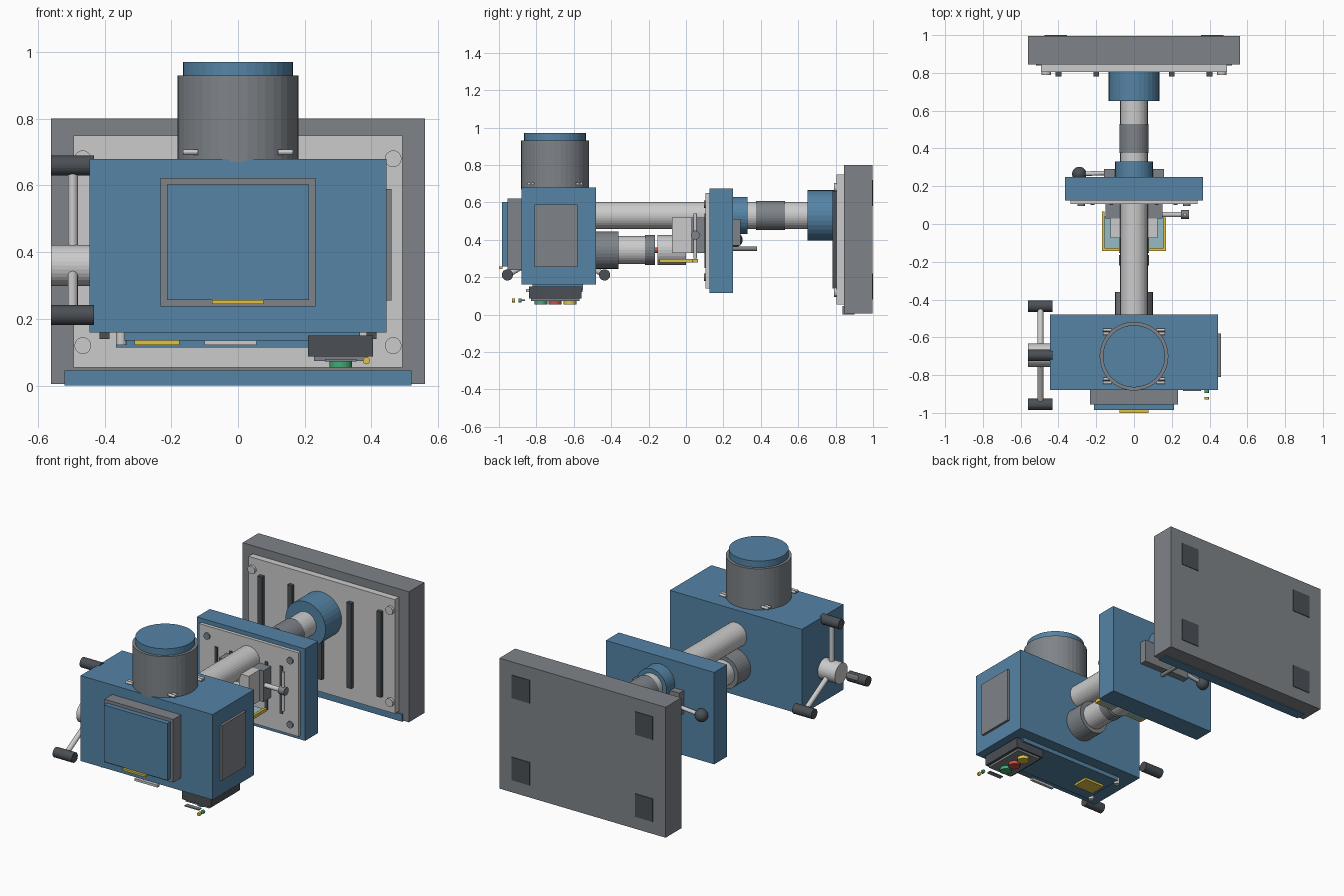
import bpy
from math import pi
from mathutils import Vector

if "Cube" in bpy.data.objects:
    bpy.data.objects.remove(bpy.data.objects["Cube"])


def mat(name, r, g, b):
    m = bpy.data.materials.new(name)
    m.diffuse_color = (r, g, b, 1)
    m.use_nodes = True
    m.node_tree.nodes["Principled BSDF"].inputs["Base Color"].default_value = m.diffuse_color
    return m


BLUE = mat("blue_paint", 0.09, 0.23, 0.38)
GREY = mat("mid_grey", 0.21, 0.23, 0.25)
DARK = mat("dark_grey", 0.07, 0.08, 0.09)
STEEL = mat("steel", 0.55, 0.56, 0.57)
YELLOW = mat("yellow", 0.75, 0.55, 0.06)
GREEN = mat("green", 0.06, 0.4, 0.18)
RED = mat("red", 0.6, 0.08, 0.06)
PANE = mat("shield_blue", 0.3, 0.5, 0.55)


def finish(name, m):
    o = bpy.context.object
    o.name = name
    o.data.materials.append(m)
    return o


def box(name, x, y, z, m):
    """Box from (min, max) ranges."""
    r = (x, y, z)
    bpy.ops.mesh.primitive_cube_add(size=1, location=[(a + b) / 2 for a, b in r])
    o = finish(name, m)
    o.scale = [b - a for a, b in r]
    bpy.ops.object.transform_apply(location=False, rotation=False, scale=True)
    return o


def rod(name, a, b, r, m, n=32):
    """Cylinder between two points."""
    a, b = Vector(a), Vector(b)
    d = b - a
    bpy.ops.mesh.primitive_cylinder_add(vertices=n, radius=r, depth=d.length, location=(a + b) / 2)
    o = finish(name, m)
    o.rotation_euler = d.to_track_quat('Z', 'Y').to_euler()
    return o


def along_y(name, x, z, y, r, m, n=32):
    return rod(name, (x, y[0], z), (x, y[1], z), r, m, n)


def ball(name, loc, r, m):
    bpy.ops.mesh.primitive_uv_sphere_add(segments=24, ring_count=12, radius=r, location=loc)
    bpy.ops.object.shade_smooth()
    return finish(name, m)


# Base with slotted plate, bolts, feet
box("base", (-.56, .56), (.845, .996), (.005, .8), GREY)
box("base_skirt", (-.52, .52), (.838, .9), (0, .045), BLUE)
box("base_plate", (-.493, .493), (.805, .845), (.055, .75), STEEL)
for x in (-.4, -.2, 0, .2, .4):
    box("base_rib", (x - .015, x + .015), (.782, .805), (.14, .66), DARK)
for x in (-.465, .465):
    for z in (.12, .68):
        along_y("base_bolt", x, z, (.79, .81), .025, STEEL, 20)
for s in (-1, 1):
    for z in (.08, .58):
        box("foot_pad", sorted((s * .355, s * .475)), (.98, 1), (z, z + .14), DARK)

# Column and collars
along_y("column", 0, .53, (-.5, .81), .073, STEEL)
along_y("column_flange", 0, .53, (.65, .806), .135, BLUE)
along_y("column_collar", 0, .53, (.375, .53), .078, GREY)
along_y("table_collar", 0, .53, (.24, .33), .1, BLUE)

# Work table
box("table", (-.365, .365), (.125, .25), (.115, .675), BLUE)
box("table_plate", (-.335, .335), (.105, .125), (.14, .65), STEEL)
for s in (-1, 1):
    for z in (.2, .59):
        along_y("table_bolt", s * .28, z, (.096, .11), .02, GREY, 20)
    for x in (.12, .22):
        box("table_slot", (s * x - .01, s * x + .01), (.1, .11), (.25, .54), DARK)

# Table clamp behind the table
box("clamp_block", (-.16, .16), (.25, .292), (.37, .51), GREY)
rod("clamp_arm", (-.1, .272, .42), (-.29, .265, .4), .012, STEEL, 16)
ball("clamp_knob", (-.29, .265, .4), .038, DARK)
along_y("clamp_screw", 0, .352, (.24, .38), .012, GREY, 16)

# Head
box("head", (-.445, .445), (-.88, -.48), (.16, .68), BLUE)
box("front_frame", (-.232, .232), (-.955, -.88), (.238, .622), GREY)
box("front_cover", (-.213, .213), (-.985, -.955), (.257, .603), BLUE)
box("front_label", (-.078, .076), (-1, -.98), (.245, .257), YELLOW)
box("side_panel", (.445, .46), (-.81, -.58), (.255, .59), GREY)
box("under_panel", (-.34, .365), (-.82, -.55), (.135, .162), BLUE)
box("under_label", (-.31, -.175), (-.74, -.64), (.122, .136), YELLOW)
box("under_plate", (-.1, .056), (-.855, -.838), (.122, .136), STEEL)
for y in (-.57, -.8):
    rod("under_screw", (-.35, y, .122), (-.35, y, .165), .016, STEEL, 16)

# Motor
rod("motor", (0, -.7, .67), (0, -.7, .93), .182, GREY, 40)
rod("motor_cap", (0, -.7, .92), (0, -.7, .97), .165, BLUE, 40)
for s in (-1, 1):
    for y in (-.84, -.82, -.58, -.56):
        rod("motor_tab", (s * .12, y, .7), (s * .165, y, .7), .008, STEEL, 12)

# Switch box with buttons and lamps
box("switch_box", (.21, .405), (-.84, -.56), (.087, .15), DARK)
box("switch_plate", (.228, .388), (-.83, -.57), (.074, .09), GREY)
for y, m in ((-.775, GREEN), (-.7, RED), (-.62, YELLOW)):
    rod("button", (.308, y, .055), (.308, y, .08), .034, m, 24)
box("switch_label", (.26, .355), (-.885, -.86), (.073, .08), GREY)
along_y("lamp_green", .385, .075, (-.895, -.88), .011, GREEN, 12)
along_y("lamp_yellow", .385, .075, (-.93, -.915), .011, YELLOW, 12)

# Quill, chuck and bit
along_y("quill_housing", 0, .345, (-.49, -.36), .1, GREY)
along_y("quill", 0, .345, (-.37, -.215), .075, STEEL)
along_y("quill_collar", 0, .345, (-.22, -.165), .08, GREY)
along_y("chuck", 0, .345, (-.153, .0), .08, STEEL)
along_y("drill_bit", 0, .345, (-.17, .1), .015, RED, 12)

# Chuck guard
box("guard_pane", (-.155, .155), (-.13, .04), (.278, .284), PANE)
box("guard_front", (-.17, .17), (-.142, -.128), (.278, .298), YELLOW)
box("guard_left", (-.17, -.155), (-.142, .065), (.278, .298), YELLOW)
box("guard_right", (.155, .17), (-.142, .035), (.278, .298), YELLOW)

# Vise
box("vise_base", (-.15, .15), (.03, .106), (.33, .52), GREY)
for s in (-1, 1):
    box("vise_jaw", sorted((s * .06, s * .125)), (-.075, .035), (.33, .52), STEEL)
rod("vise_screw", (.1, .05, .425), (.28, .05, .425), .014, STEEL, 16)
rod("vise_screw_end", (.25, .05, .425), (.29, .05, .425), .024, GREY, 20)
rod("vise_handle", (.27, .05, .3), (.27, .05, .54), .009, STEEL, 12)

# Feed lever: hub, three arms, three grips
hub = Vector((-.495, -.695, .36))
rod("lever_hub", (-.56, hub.y, hub.z), (-.44, hub.y, hub.z), .062, STEEL)
for y, z in ((-.695, .66), (-.955, .212), (-.435, .212)):
    rod("lever_arm", hub, (hub.x, y, z), .015, STEEL, 16)
    rod("lever_grip", (-.56, y, z), (-.432, y, z), .03, DARK, 24)
